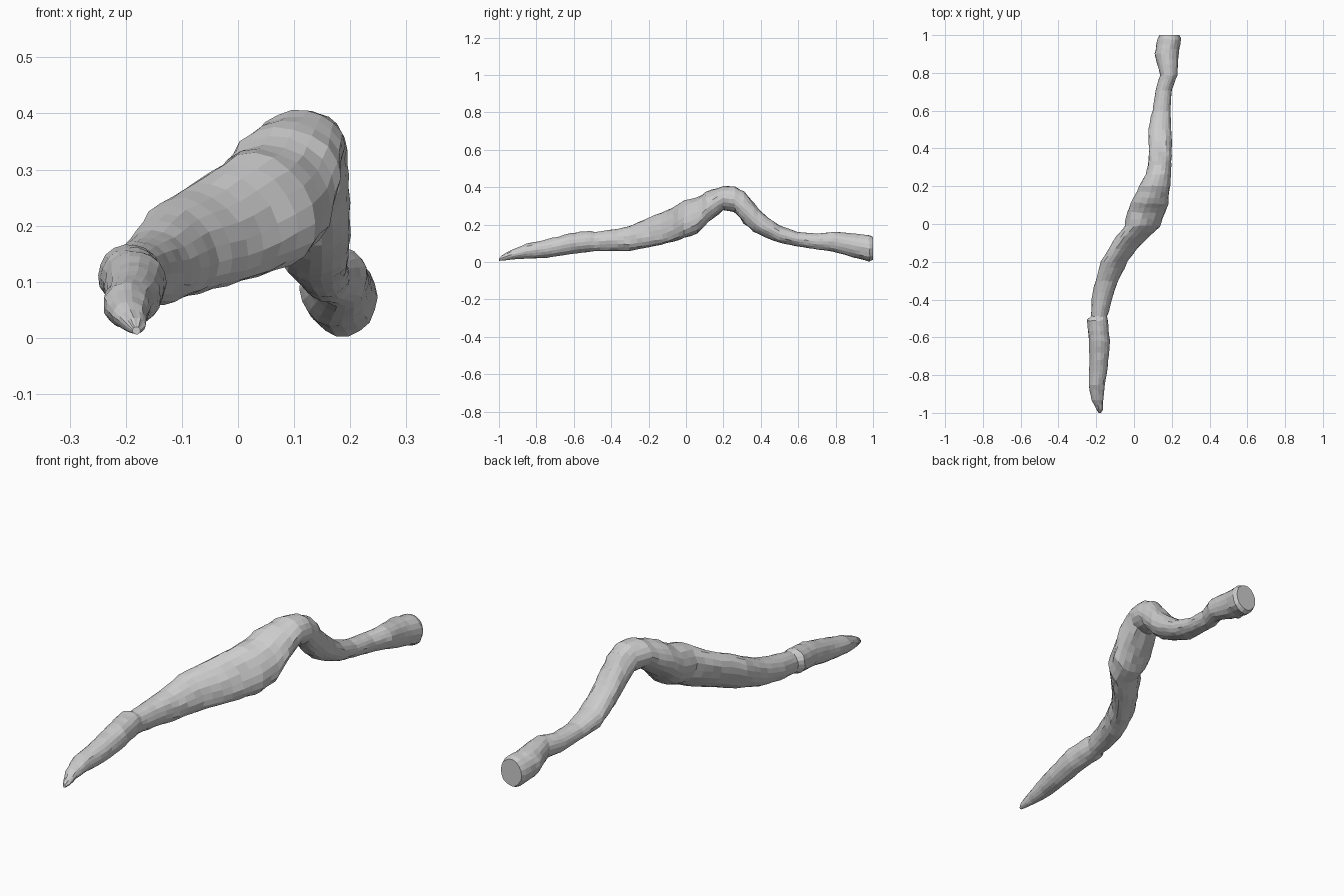
import bpy, bmesh, math, random

random.seed(4)
SIDES = 18

# Cross-sections along the root: y, x min, x max, z min, z max
SECTIONS = [
    (-1.00, -.188, -.174, .006, .020),
    (-0.98, -.200, -.165, .007, .036),
    (-0.93, -.224, -.163, .014, .065),
    (-0.85, -.240, -.155, .018, .098),
    (-0.75, -.236, -.138, .022, .120),
    (-0.62, -.238, -.128, .042, .154),
    (-0.51, -.249, -.138, .055, .168),
    (-0.49, -.228, -.142, .058, .160),
    (-0.40, -.224, -.118, .058, .172),
    (-0.30, -.205, -.082, .060, .193),
    (-0.20, -.175, -.035, .078, .237),
    (-0.10, -.115, .045, .100, .278),
    (-0.01, -.048, .140, .127, .328),
    (0.06, -.038, .167, .150, .345),
    (0.11, -.018, .182, .205, .375),
    (0.20, .030, .190, .277, .407),
    (0.26, .062, .194, .268, .402),
    (0.31, .075, .197, .205, .376),
    (0.36, .078, .200, .165, .317),
    (0.41, .080, .200, .137, .262),
    (0.50, .075, .198, .102, .195),
    (0.60, .098, .192, .083, .160),
    (0.71, .115, .200, .065, .152),
    (0.79, .138, .230, .056, .162),
    (0.90, .110, .236, .022, .152),
    (0.98, .124, .249, .003, .143),
    (1.00, .134, .240, .012, .134),
]


def resample(rows, step):
    out = []
    for a, b in zip(rows, rows[1:]):
        n = max(1, round((b[0] - a[0]) / step))
        out += [[p + (q - p) * i / n for p, q in zip(a, b)] for i in range(n)]
    return out + [list(rows[-1])]


def build_root(name, rows):
    bm = bmesh.new()
    rings = []
    last = len(rows) - 1
    for k, (y, x0, x1, z0, z1) in enumerate(rows):
        # the thick trunk leans: its belly lies towards +x
        skew = -0.4 * max(0, 1 - abs(y + 0.12) / 0.28)
        ring = []
        for i in range(SIDES):
            t = 2 * math.pi * i / SIDES
            s = 1 + random.uniform(-.03, .03)
            dy = 0 if k in (0, last) else random.uniform(-.005, .005)
            ring.append(bm.verts.new(((x0 + x1) / 2 + (x1 - x0) / 2 * s * math.cos(t),
                                      y + dy,
                                      (z0 + z1) / 2 + (z1 - z0) / 2 * s * math.sin(t + skew))))
        rings.append(ring)
    for r, s in zip(rings, rings[1:]):
        for i in range(SIDES):
            j = (i + 1) % SIDES
            bm.faces.new((r[i], r[j], s[j], s[i]))
    bm.faces.new(rings[0])
    bm.faces.new(rings[-1])
    bmesh.ops.recalc_face_normals(bm, faces=bm.faces)
    me = bpy.data.meshes.new(name)
    bm.to_mesh(me)
    bm.free()
    ob = bpy.data.objects.new(name, me)
    bpy.context.collection.objects.link(ob)
    return ob


# Gnarled root: thin tip, thick trunk, arch and cut end
build_root("twisted_root", resample(SECTIONS, 0.03))
